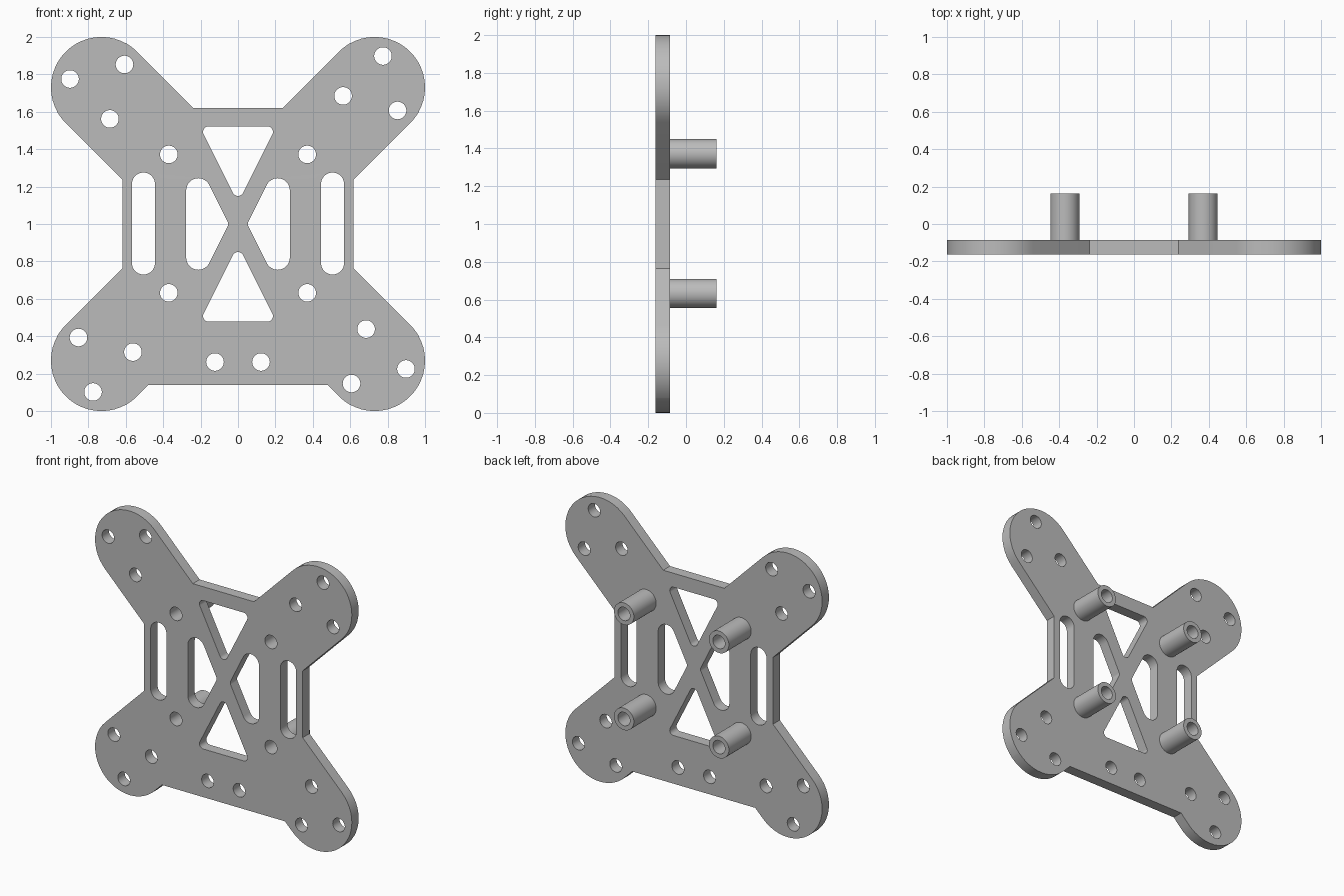
import bpy, bmesh, math
from mathutils import Vector, Matrix

if "Cube" in bpy.data.objects:
    bpy.data.objects.remove(bpy.data.objects["Cube"])

FRONT, PLATE_BACK, BOSS_BACK = -0.162, -0.086, 0.162
HOLE_R, BOSS_R = 0.047, 0.0775

grey = bpy.data.materials.new("grey_metal")
grey.diffuse_color = (0.5, 0.5, 0.5, 1)
grey.use_nodes = True
grey.node_tree.nodes["Principled BSDF"].inputs["Base Color"].default_value = grey.diffuse_color


def circle(x, z, r, n=40):
    return [Vector((x + r * math.cos(2 * math.pi * i / n),
                    z + r * math.sin(2 * math.pi * i / n))) for i in range(n)]


def rounded(corners):
    """Closed outline from (x, z, radius) corners, filleted where radius > 0."""
    out = []
    for i, (x, z, r) in enumerate(corners):
        p = Vector((x, z))
        if r == 0:
            out.append(p)
            continue
        a = (Vector(corners[i - 1][:2]) - p).normalized()
        b = (Vector(corners[(i + 1) % len(corners)][:2]) - p).normalized()
        half = a.angle(b) / 2
        centre = p + (a + b).normalized() * r / math.sin(half)
        start = p + a * r / math.tan(half) - centre
        end = p + b * r / math.tan(half) - centre
        sweep = math.atan2(start.x * end.y - start.y * end.x, start.dot(end))
        n = max(4, round(abs(sweep) / math.radians(7.5)))
        for k in range(n + 1):
            out.append(centre + Matrix.Rotation(sweep * k / n, 2) @ start)
    return [p for i, p in enumerate(out) if (p - out[i - 1]).length > 1e-4]


def extruded(name, loops, y0, y1):
    """Fill the first loop minus the other loops and extrude from y0 to y1."""
    curve = bpy.data.curves.new(name + "_profile", 'CURVE')
    curve.dimensions, curve.fill_mode = '2D', 'BOTH'
    curve.extrude = (y1 - y0) / 2
    for loop in loops:
        s = curve.splines.new('POLY')
        s.points.add(len(loop) - 1)
        for pt, p in zip(s.points, loop):
            pt.co = (p.x, p.y, 0, 1)
        s.use_cyclic_u = True
    helper = bpy.data.objects.new(name + "_profile", curve)
    bpy.context.collection.objects.link(helper)
    deps = bpy.context.evaluated_depsgraph_get()
    mesh = bpy.data.meshes.new_from_object(helper.evaluated_get(deps))
    bpy.data.objects.remove(helper)
    mesh.transform(Matrix.Translation((0, (y0 + y1) / 2, 0))
                   @ Matrix.Rotation(math.pi / 2, 4, 'X'))
    bm = bmesh.new()
    bm.from_mesh(mesh)
    bmesh.ops.remove_doubles(bm, verts=bm.verts, dist=1e-5)
    bmesh.ops.recalc_face_normals(bm, faces=bm.faces)
    bm.to_mesh(mesh)
    bm.free()
    mesh.materials.clear()
    mesh.materials.append(grey)
    obj = bpy.data.objects.new(name, mesh)
    bpy.context.collection.objects.link(obj)
    bpy.ops.object.select_all(action='DESELECT')
    obj.select_set(True)
    bpy.context.view_layer.objects.active = obj
    bpy.ops.object.shade_smooth_by_angle(angle=math.radians(30))
    return obj


# Outer outline: right half from the bottom up, then mirrored to the left
R, C = 0.27, 0.73
D = R * math.sqrt(2)
right = [(0.479, 0.139, 0), (C, 0.27 - D, R), (C + D, 0.27, R), (0.617, 0.765, 0),
         (0.617, 1.235, 0), (C + D, 1.73, R), (C, 1.73 + D, R), (0.238, 1.62, 0)]
outline = rounded(right + [(-x, z, r) for x, z, r in reversed(right)])

cuts = []
for s in (-1, 1):
    # Long side slots
    cuts.append(rounded([(s * 0.444, 0.73, 0.061), (s * 0.567, 0.73, 0.061),
                         (s * 0.567, 1.275, 0.061), (s * 0.444, 1.275, 0.061)]))
    # Side windows of the central X
    cuts.append(rounded([(s * 0.277, 1.455, 0.065), (s * 0.0495, 1, 0.03),
                         (s * 0.277, 0.545, 0.065)]))
    # Upper and lower triangular windows
    cuts.append(rounded([(0, 1 + s * 0.113, 0.03), (0.2055, 1 + s * 0.522, 0.03),
                         (-0.2055, 1 + s * 0.522, 0.03)]))
    # Bottom edge holes
    cuts.append(circle(s * 0.123, 0.262, HOLE_R))

# Three motor holes on each arm
for x, z, turn in ((-C, 1.73, 45), (C, 1.73, 75), (-C, 0.27, 15), (C, 0.27, 105)):
    for k in range(3):
        a = math.radians(turn + 120 * k)
        cuts.append(circle(x + 0.174 * math.cos(a), z + 0.174 * math.sin(a), HOLE_R))

# Holes through the standoffs
bosses = [(x, z) for x in (-0.37, 0.37) for z in (0.632, 1.372)]
cuts += [circle(x, z, HOLE_R) for x, z in bosses]

extruded("frame_plate", [outline] + cuts, FRONT, PLATE_BACK)

# Hollow standoffs on the back
for i, (x, z) in enumerate(bosses):
    extruded(f"standoff_{i + 1}", [circle(x, z, BOSS_R), circle(x, z, HOLE_R)],
             PLATE_BACK, BOSS_BACK)
